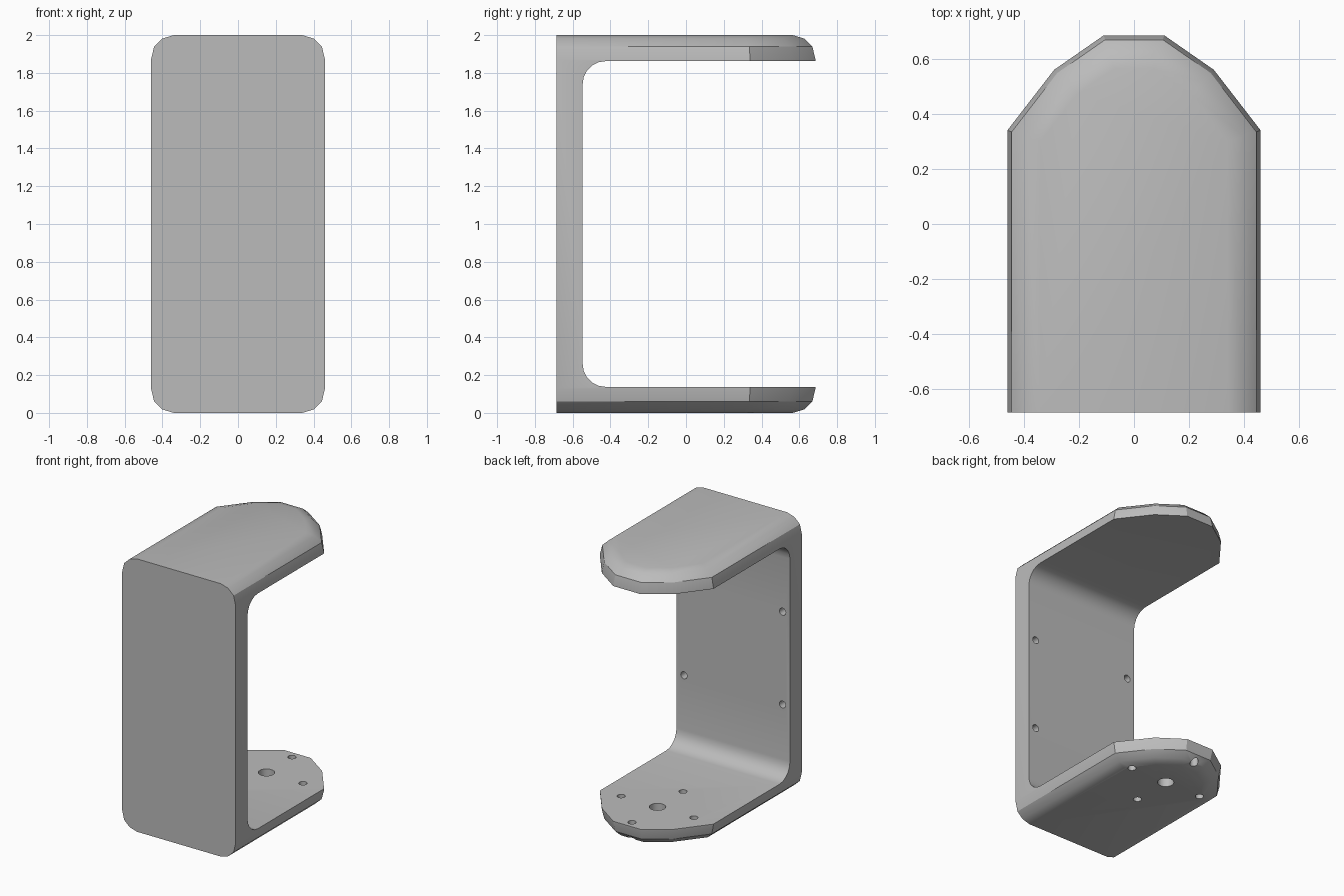
import bpy, bmesh, math
from mathutils import Vector, Matrix

old = bpy.data.objects.get("Cube")
if old:
    bpy.data.objects.remove(old, do_unlink=True)

HALF_W, BACK, HEIGHT, WALL = 0.46, 0.685, 2.0, 0.138

grey = bpy.data.materials.new("plain grey")
grey.use_nodes = True
grey.diffuse_color = (0.5, 0.5, 0.5, 1)
grey.node_tree.nodes["Principled BSDF"].inputs["Base Color"].default_value = (0.5, 0.5, 0.5, 1)


def make_object(name, bm):
    bmesh.ops.recalc_face_normals(bm, faces=bm.faces)
    mesh = bpy.data.meshes.new(name)
    bm.to_mesh(mesh)
    bm.free()
    mesh.materials.append(grey)
    obj = bpy.data.objects.new(name, mesh)
    bpy.context.collection.objects.link(obj)
    return obj


def inset_outline(d):
    """Tongue-shaped plan, moved inwards by d everywhere but at the flat front."""
    right = [Vector(p) for p in ((HALF_W, -BACK), (HALF_W, 0.34), (0.29, 0.56), (0.11, BACK))]
    pts = right + [Vector((-p.x, p.y)) for p in reversed(right)]
    n = len(pts)
    edges = []
    for i in range(n):
        e = (pts[(i + 1) % n] - pts[i]).normalized()
        normal = Vector((e.y, -e.x))
        edges.append((normal, normal.dot(pts[i]) - (0 if i == n - 1 else d)))
    out = []
    for i in range(n):
        (a, ca), (b, cb) = edges[i - 1], edges[i]
        det = a.x * b.y - a.y * b.x
        out.append(((ca * b.y - cb * a.y) / det, (a.x * cb - b.x * ca) / det))
    return out


# Solid body: stacked outlines with rounded top and bottom rims
rim = [(0, 0.12), (0.018, 0.06), (0.06, 0.016), (0.128, 0)]
levels = rim + [(HEIGHT - z, d) for z, d in reversed(rim)]
bm = bmesh.new()
loops = [[bm.verts.new((x, y, z)) for x, y in inset_outline(d)] for z, d in levels]
for low, high in zip(loops, loops[1:]):
    for i in range(len(low)):
        j = (i + 1) % len(low)
        bm.faces.new((low[i], low[j], high[j], high[i]))
bm.faces.new(loops[0])
bm.faces.new(loops[-1])
bracket = make_object("bracket", bm)

# Opening between the arms, with filleted inner corners
R, inner = 0.12, -BACK + WALL
profile = [(1, WALL)]
for cz, start in ((WALL + R, 270), (HEIGHT - WALL - R, 180)):
    for k in range(6):
        a = math.radians(start - 18 * k)
        profile.append((inner + R + R * math.cos(a), cz + R * math.sin(a)))
profile.append((1, HEIGHT - WALL))
bm = bmesh.new()
face = bm.faces.new([bm.verts.new((-1, y, z)) for y, z in profile])
ext = bmesh.ops.extrude_face_region(bm, geom=[face])
bmesh.ops.translate(bm, vec=(2, 0, 0), verts=[v for v in ext["geom"] if isinstance(v, bmesh.types.BMVert)])
opening = make_object("opening_cutter", bm)

# Holes: a ring of four around a larger one, and four blind wall holes
bm = bmesh.new()


def add_hole(pos, radius, depth, turn=Matrix()):
    bmesh.ops.create_cone(bm, cap_ends=True, segments=20, radius1=radius, radius2=radius,
                          depth=depth, matrix=Matrix.Translation(pos) @ turn)


CY, RING = 0.33, 0.295
add_hole((0, CY, 0.05), 0.055, 0.4)
for dx, dy in ((1, 0), (-1, 0), (0, 1), (0, -1)):
    add_hole((RING * dx, CY + RING * dy, 0.05), 0.028, 0.4)
for x in (-0.4, 0.4):
    for z in (0.66, 1.34):
        add_hole((x, inner, z), 0.026, 0.18, Matrix.Rotation(math.pi / 2, 4, 'X'))
holes = make_object("hole_cutter", bm)

# Cut, then remove the cutters
bpy.ops.object.select_all(action='DESELECT')
bpy.context.view_layer.objects.active = bracket
bracket.select_set(True)
for cutter in (opening, holes):
    cutter.hide_render = True
    mod = bracket.modifiers.new(cutter.name, 'BOOLEAN')
    mod.operation = 'DIFFERENCE'
    mod.solver = 'EXACT'
    mod.object = cutter
    bpy.ops.object.modifier_apply(modifier=mod.name)
for cutter in (opening, holes):
    bpy.data.objects.remove(cutter, do_unlink=True)

bpy.ops.object.shade_smooth_by_angle(angle=math.radians(32))
